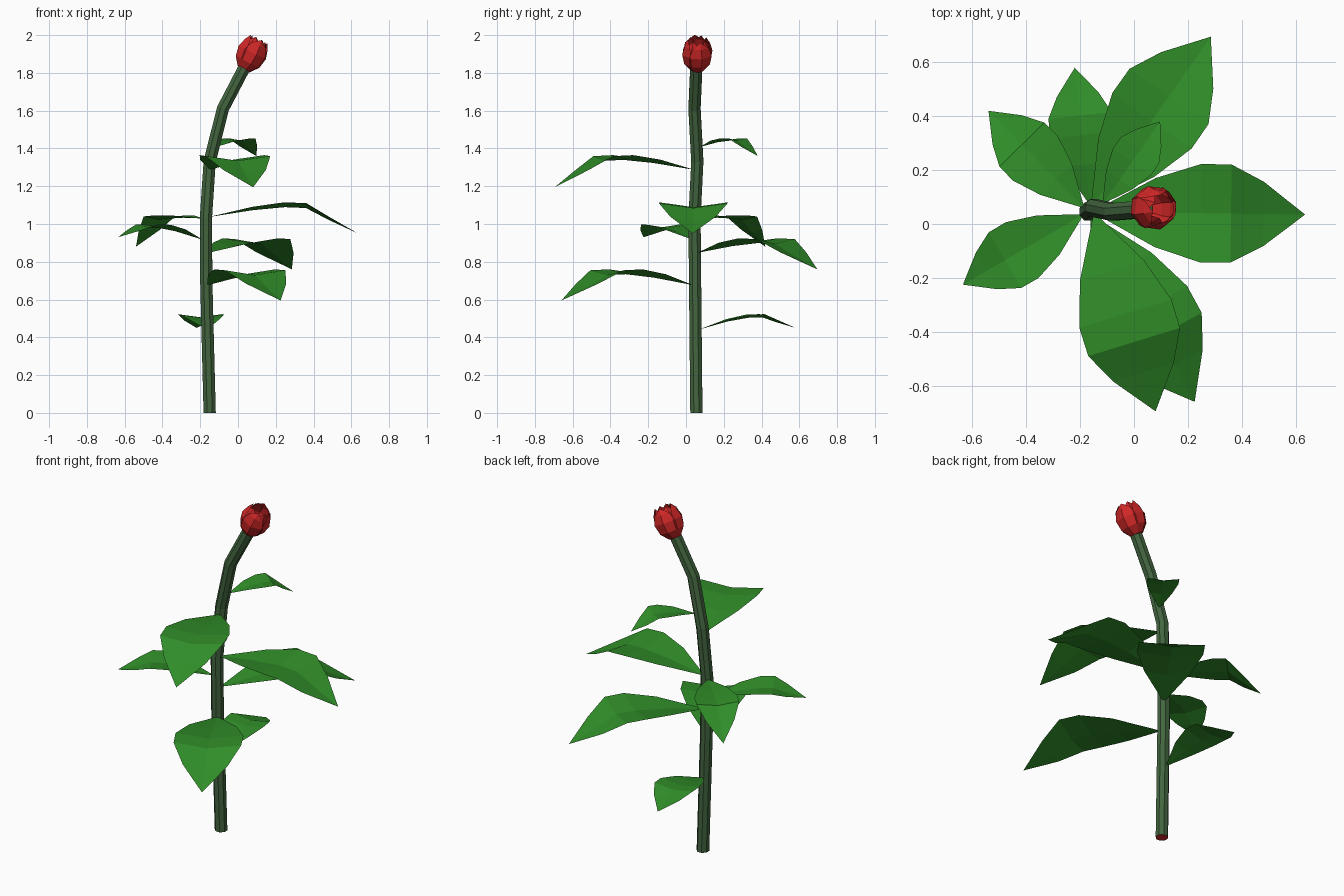
import bpy, bmesh, math
from mathutils import Vector

if "Cube" in bpy.data.objects:
    bpy.data.objects.remove(bpy.data.objects["Cube"])


def material(name, rgb):
    m = bpy.data.materials.new(name)
    m.diffuse_color = (*rgb, 1)
    m.use_nodes = True
    m.node_tree.nodes["Principled BSDF"].inputs["Base Color"].default_value = m.diffuse_color
    return m


leaf_green = material("leaf green", (0.03, 0.27, 0.022))
stem_green = material("stem green", (0.055, 0.13, 0.05))
petal_red = material("petal red", (0.62, 0.02, 0.02))


def finish(name, bm, *mats):
    me = bpy.data.meshes.new(name)
    bm.to_mesh(me)
    bm.free()
    for m in mats:
        me.materials.append(m)
    ob = bpy.data.objects.new(name, me)
    bpy.context.collection.objects.link(ob)
    return ob


def frame(axis):
    """Two directions square to an axis."""
    a = axis.normalized()
    u = Vector((0, 1, 0)).cross(a).normalized()
    return a, u, a.cross(u)


# Stem: eight-sided tube swept along a bent path, red cut end at the bottom
PATH = [Vector(p) for p in ((-.15, .055, 0), (-.168, .048, .7), (-.17, .045, 1.03),
                            (-.15, .06, 1.33), (-.08, .045, 1.61), (.04, .055, 1.84))]
bm = bmesh.new()
rings = []
for i, p in enumerate(PATH):
    t = PATH[min(i + 1, len(PATH) - 1)] - PATH[max(i - 1, 0)]
    if i == 0:
        t = Vector((0, 0, 1))
    a, u, v = frame(t)
    rings.append([bm.verts.new(p + .035 * (u * math.cos(k * math.pi / 4 + .39)
                                           + v * math.sin(k * math.pi / 4 + .39)))
                  for k in range(8)])
for r, s in zip(rings, rings[1:]):
    for k in range(8):
        bm.faces.new((r[k], r[(k + 1) % 8], s[(k + 1) % 8], s[k]))
bm.faces.new(rings[0][::-1]).material_index = 1
bm.faces.new(rings[-1])
finish("stem", bm, stem_green, petal_red)


def stem_at(z):
    for p, q in zip(PATH, PATH[1:]):
        if p.z <= z <= q.z:
            return p.lerp(q, (z - p.z) / (q.z - p.z))


# Leaves: arched blades with a shallow trough along the midrib
def leaf(name, tip_x, tip_y, base_z, peak_z, tip_z):
    c = stem_at(base_z)
    tip = Vector((tip_x, tip_y, 0))
    base = Vector((c.x, c.y, 0))
    d = (tip - base).normalized()
    base += d * .03
    length = (tip - base).length
    side = Vector((-d.y, d.x, 0))
    rise, drop = peak_z - base_z, peak_z - tip_z
    # distance along, half width, height
    rows = ((0, .012, base_z), (.28, .165, base_z + .6 * rise), (.5, .236, peak_z - .008),
            (.645, .235, peak_z - .08 * drop), (.8, .155, peak_z - .5 * drop))
    bm = bmesh.new()
    grid = []
    for t, w, z in rows:
        mid = base + d * t * length
        grid.append([bm.verts.new(mid + side * w * length * s
                                  + Vector((0, 0, z + .07 * w * length * (abs(s) * 2 - 1))))
                     for s in (-1, 0, 1)])
    for r, s in zip(grid, grid[1:]):
        for k in (0, 1):
            bm.faces.new((r[k], r[k + 1], s[k + 1], s[k])[::-1])
    end = bm.verts.new((tip_x, tip_y, tip_z))
    for k in (0, 1):
        bm.faces.new((grid[-1][k], end, grid[-1][k + 1]))
    bmesh.ops.recalc_face_normals(bm, faces=bm.faces)
    if sum(f.normal.z for f in bm.faces) < 0:
        bmesh.ops.reverse_faces(bm, faces=bm.faces)
    finish(name, bm, leaf_green)


for i, data in enumerate(((-.22, .58, .445, .52, .45),
                          (.225, -.66, .68, .755, .595),
                          (.285, .695, .85, .92, .76),
                          (-.635, -.225, .92, .995, .93),
                          (-.54, .42, 1.03, 1.045, .88),
                          (.635, .035, 1.04, 1.11, .95),
                          (.08, -.695, 1.29, 1.36, 1.195),
                          (.097, .38, 1.41, 1.455, 1.36))):
    leaf(f"leaf_{i + 1}", *data)

# Flower bud: two rings of cupped petals on a tilted axis
BASE = Vector((.03, .06, 1.818))
A, U, V = frame(Vector((.45, 0, .89)))


def bud_point(h, r, ang):
    return BASE + A * h + r * (U * math.cos(ang) + V * math.sin(ang))


def petal(name, turn, size):
    # height, radius, half angle
    rows = ((0, .036, 48), (.045, .073, 48), (.1, .084, 48), (.148, .07, 40))
    bm = bmesh.new()
    grid = [[bm.verts.new(bud_point(h, r * size, turn + math.radians(w) * s))
             for s in (-1, 0, 1)] for h, r, w in rows]
    for r, s in zip(grid, grid[1:]):
        for k in (0, 1):
            bm.faces.new((r[k], r[k + 1], s[k + 1], s[k]))
    end = bm.verts.new(bud_point(.182, .05 * size, turn))
    for k in (0, 1):
        bm.faces.new((grid[-1][k], grid[-1][k + 1], end))
    foot = bm.verts.new(bud_point(-.005, 0, 0))
    for k in (0, 1):
        bm.faces.new((foot, grid[0][k + 1], grid[0][k]))
    finish(name, bm, petal_red)


for i in range(4):
    petal(f"outer_petal_{i + 1}", i * math.pi / 2 + .3, 1)
    petal(f"inner_petal_{i + 1}", i * math.pi / 2 + .3 + math.pi / 4, .86)
